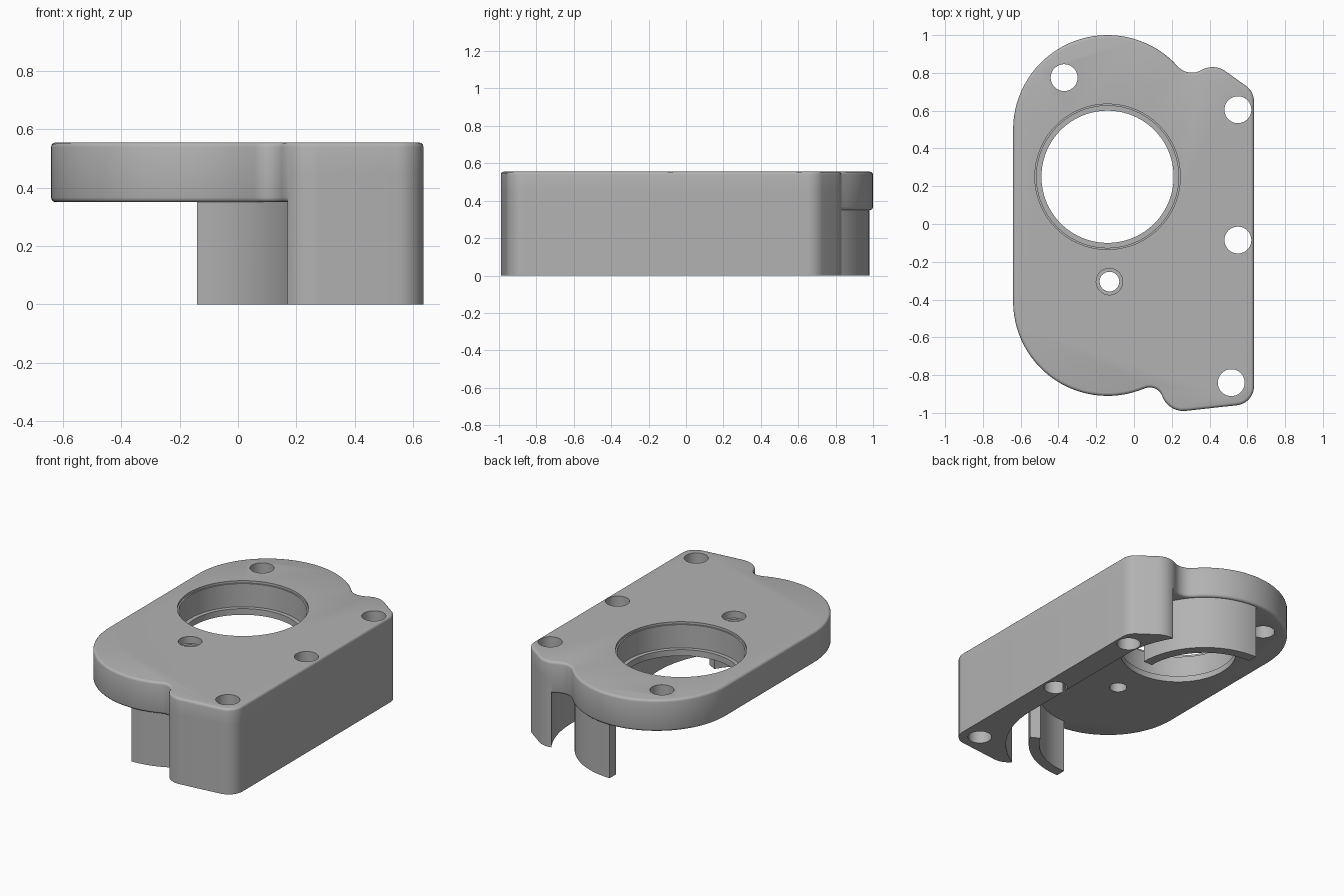
import bpy, bmesh
from math import radians, cos, sin

cube = bpy.data.objects.get("Cube")
if cube:
    bpy.data.objects.remove(cube, do_unlink=True)

PLATE_BOTTOM, TOP = 0.35, 0.555
CX, REAR_Y, FRONT_Y = -0.14, 0.5, -0.41   # centres of the two round ends

metal = bpy.data.materials.new("plain grey")
metal.use_nodes = True
grey = (0.45, 0.45, 0.45, 1)
metal.diffuse_color = grey
metal.node_tree.nodes["Principled BSDF"].inputs["Base Color"].default_value = grey


def arc(cx, cy, r, start, end, step=4):
    n = max(2, int(abs(end - start) / step))
    angles = [radians(start + (end - start) * i / n) for i in range(n + 1)]
    return [(cx + r * cos(a), cy + r * sin(a)) for a in angles]


def prism(name, points, z0, z1, bevel_top=False, bevel_bottom=False):
    """Extrude a closed outline, optionally rounding its rims."""
    bm = bmesh.new()
    face = bm.faces.new([bm.verts.new((x, y, z0)) for x, y in points])
    up = bmesh.ops.extrude_face_region(bm, geom=[face])["geom"]
    bmesh.ops.translate(bm, vec=(0, 0, z1 - z0),
                        verts=[v for v in up if isinstance(v, bmesh.types.BMVert)])
    bmesh.ops.recalc_face_normals(bm, faces=bm.faces[:])
    rims = [e for e in bm.edges
            if (bevel_top and all(abs(v.co.z - z1) < 1e-5 for v in e.verts))
            or (bevel_bottom and all(abs(v.co.z - z0) < 1e-5 for v in e.verts))]
    if rims:
        bmesh.ops.bevel(bm, geom=rims, offset=0.016, segments=3, profile=0.5,
                        affect='EDGES')
    mesh = bpy.data.meshes.new(name)
    bm.to_mesh(mesh)
    bm.free()
    mesh.materials.append(metal)
    obj = bpy.data.objects.new(name, mesh)
    bpy.context.collection.objects.link(obj)
    return obj


def combine(target, other, operation):
    """Apply a boolean and remove the second solid."""
    mod = target.modifiers.new("combine", 'BOOLEAN')
    mod.operation, mod.object, mod.solver = operation, other, 'EXACT'
    bpy.ops.object.select_all(action='DESELECT')
    bpy.context.view_layer.objects.active = target
    target.select_set(True)
    bpy.ops.object.modifier_apply(modifier=mod.name)
    bpy.data.objects.remove(other, do_unlink=True)


def bore(target, x, y, r, z0, z1):
    ring = arc(x, y, r, 0, 360, 4)[:-1]
    combine(target, prism("bore_cutter", ring, z0, z1), 'DIFFERENCE')


# Outline: two round ends on the left, mounting flange on the right
outline = (arc(CX, REAR_Y, 0.5, 180, 42)
           + arc(0.306, 0.901, 0.1, 222, 300, 8)[1:]
           + arc(0.416, 0.7105, 0.12, 120, 50, 8)[1:]
           + arc(0.535, 0.65, 0.1, 50, 0, 8)
           + arc(0.535, -0.86, 0.1, 0, -83, 8)
           + arc(0.262, -0.87, 0.12, -83, -160, 8)
           + arc(0.0835, -0.935, 0.07, 20, 113, 10)[1:]
           + arc(CX, FRONT_Y, 0.5, -67, -180)[1:])

# Plate with rounded rims
housing = prism("housing", outline, PLATE_BOTTOM, TOP, True, True)

# Deep flange block, hollowed by a long round-ended pocket
block = prism("flange_block", outline, 0, 0.45)
pocket = (arc(CX, REAR_Y, 0.62, 180, 0) + arc(CX, FRONT_Y, 0.62, 0, -180))
combine(block, prism("pocket_cutter", pocket, -0.1, 0.6), 'DIFFERENCE')
combine(housing, block, 'UNION')

# Curved skirt walls under the plate
for name, y, a0, a1 in (("rear_skirt", REAR_Y, 0, 90), ("front_skirt", FRONT_Y, -90, -29)):
    wall = arc(CX, y, 0.482, a0, a1) + arc(CX, y, 0.418, a1, a0)
    combine(housing, prism(name, wall, 0, 0.42), 'UNION')

# Large stepped bearing bore
bore(housing, CX, 0.25, 0.35, 0.2, 0.7)
bore(housing, CX, 0.25, 0.376, 0.39, 0.7)
bore(housing, CX, 0.25, 0.385, 0.54, 0.7)

# Small stepped bore
bore(housing, -0.13, -0.305, 0.052, 0.2, 0.7)
bore(housing, -0.13, -0.305, 0.07, 0.51, 0.7)

# Bolt holes
for x, y in ((-0.37, 0.775), (0.55, 0.605), (0.55, -0.085), (0.515, -0.84)):
    bore(housing, x, y, 0.071, -0.1, 0.7)

bpy.ops.object.select_all(action='DESELECT')
housing.select_set(True)
bpy.context.view_layer.objects.active = housing
bpy.ops.object.shade_smooth_by_angle(angle=radians(32))
